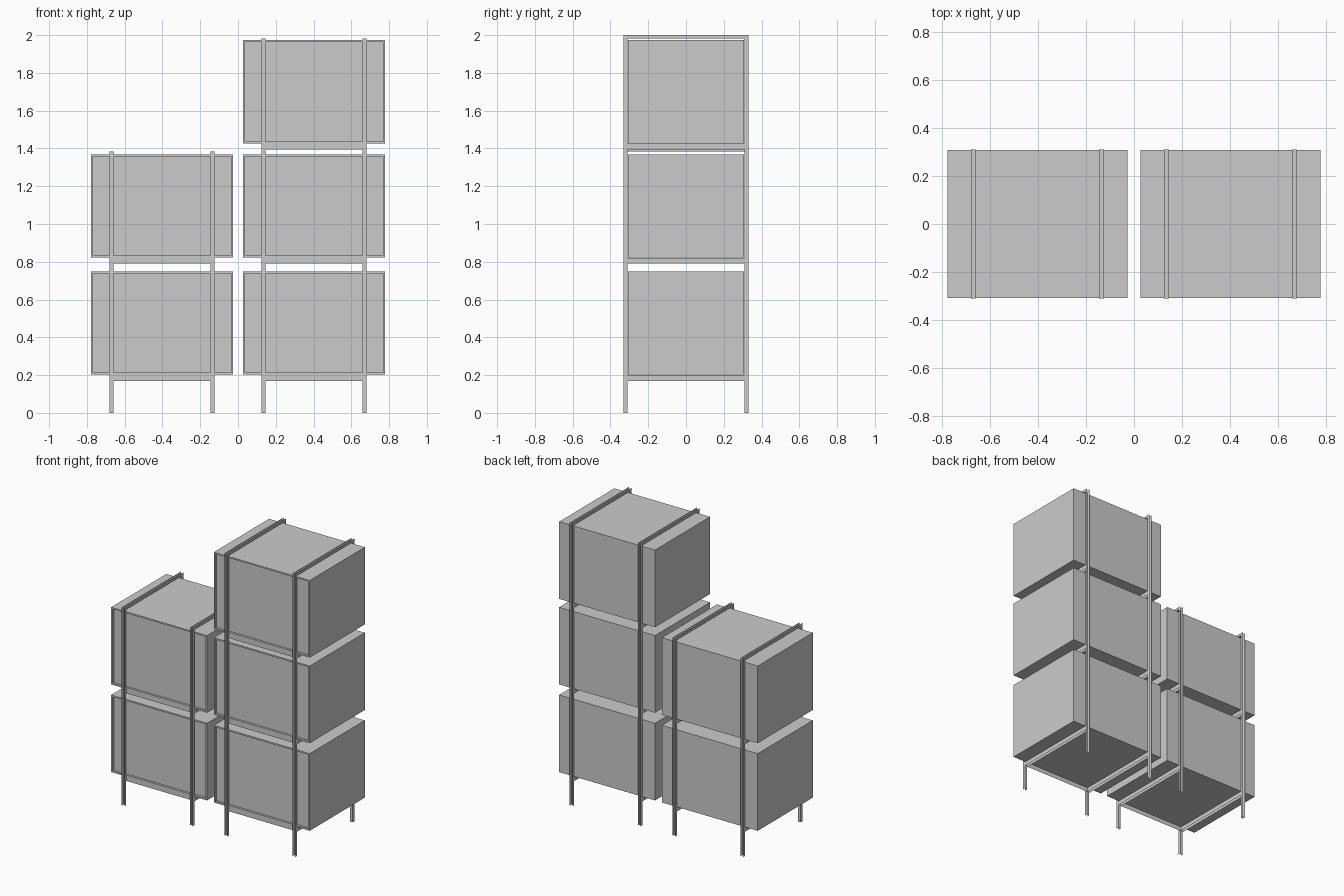
import bpy, bmesh
from mathutils import Vector

cube = bpy.data.objects.get("Cube")
if cube:
    bpy.data.objects.remove(cube, do_unlink=True)

# One plain grey for the whole unit
grey = bpy.data.materials.new("light_grey")
grey.use_nodes = True
COLOUR = (0.6, 0.6, 0.6, 1)
grey.diffuse_color = COLOUR
grey.node_tree.nodes["Principled BSDF"].inputs["Base Color"].default_value = COLOUR

DEPTH = 0.31      # half depth of a box
FLANGE = 0.02     # depth of the channel sections
BOX_W, BOX_H, WALL = 0.75, 0.546, 0.015
POST_X = 0.267    # post distance from the middle of a stack
RAIL_H = 0.032


def finish(name, bm):
    mesh = bpy.data.meshes.new(name)
    bm.to_mesh(mesh)
    bm.free()
    mesh.materials.append(grey)
    obj = bpy.data.objects.new(name, mesh)
    bpy.context.collection.objects.link(obj)
    return obj


def storage_box(name, x, z):
    """Closed box with a front panel set back inside a thin rim."""
    bm = bmesh.new()
    bmesh.ops.create_cube(bm, size=1)
    bmesh.ops.scale(bm, vec=(BOX_W, 2 * DEPTH - 0.004, BOX_H), verts=bm.verts)
    bmesh.ops.translate(bm, vec=(x, 0, z + BOX_H / 2), verts=bm.verts)
    bm.normal_update()
    front = [f for f in bm.faces if f.normal.y < -0.9]
    bmesh.ops.inset_region(bm, faces=front, thickness=WALL)
    panel = bmesh.ops.extrude_face_region(bm, geom=front)
    bmesh.ops.delete(bm, geom=front, context="FACES_ONLY")
    moved = [v for v in panel["geom"] if isinstance(v, bmesh.types.BMVert)]
    bmesh.ops.translate(bm, vec=(0, WALL, 0), verts=moved)
    finish(name, bm)


def channel(name, inner, outer, width_dir):
    """Sheet metal channel: a web along the inner path, flanges to the outer."""
    bm = bmesh.new()
    half = Vector(width_dir) * FLANGE / 2
    rows = [[bm.verts.new(Vector(p) + s * half) for p in path]
            for path, s in ((outer, -1), (inner, -1), (inner, 1), (outer, 1))]
    for a, b in zip(rows, rows[1:]):
        for i in range(len(a) - 1):
            bm.faces.new((a[i], a[i + 1], b[i + 1], b[i]))
    finish(name, bm)


def hoop(name, x, top):
    """Front post, top bar and back post bent from one channel."""
    def path(y, z):
        return [(x, -y, 0), (x, -y, z), (x, y, z), (x, y, 0)]
    channel(name, path(DEPTH, top - FLANGE + 0.002), path(DEPTH + FLANGE, top), (1, 0, 0))


def stack(side, x, levels, top):
    for i, z in enumerate(levels):
        storage_box(f"{side}_box_{i + 1}", x, z)
        low = z - RAIL_H
        # Bars under each box, front to back
        for s, label in ((-1, "right"), (1, "left")):
            px = x + s * POST_X
            channel(f"{side}_{label}_support_{i + 1}",
                    [(px, -DEPTH, z - 0.002), (px, DEPTH, z - 0.002)],
                    [(px, -DEPTH, low), (px, DEPTH, low)], (1, 0, 0))
        # Cross rail between the front posts
        bm = bmesh.new()
        w, y = POST_X - FLANGE / 2, -DEPTH + 0.004
        bm.faces.new([bm.verts.new((x + s * w, y, h))
                      for s, h in ((-1, low), (1, low), (1, z), (-1, z))])
        finish(f"{side}_front_rail_{i + 1}", bm)
    for s, label in ((-1, "right"), (1, "left")):
        hoop(f"{side}_{label}_post_frame", x + s * POST_X, top)


LEVELS = [0.202, 0.822, 1.427]
stack("right", -0.402, LEVELS[:2], 1.402)
stack("left", 0.402, LEVELS, 2.0)
